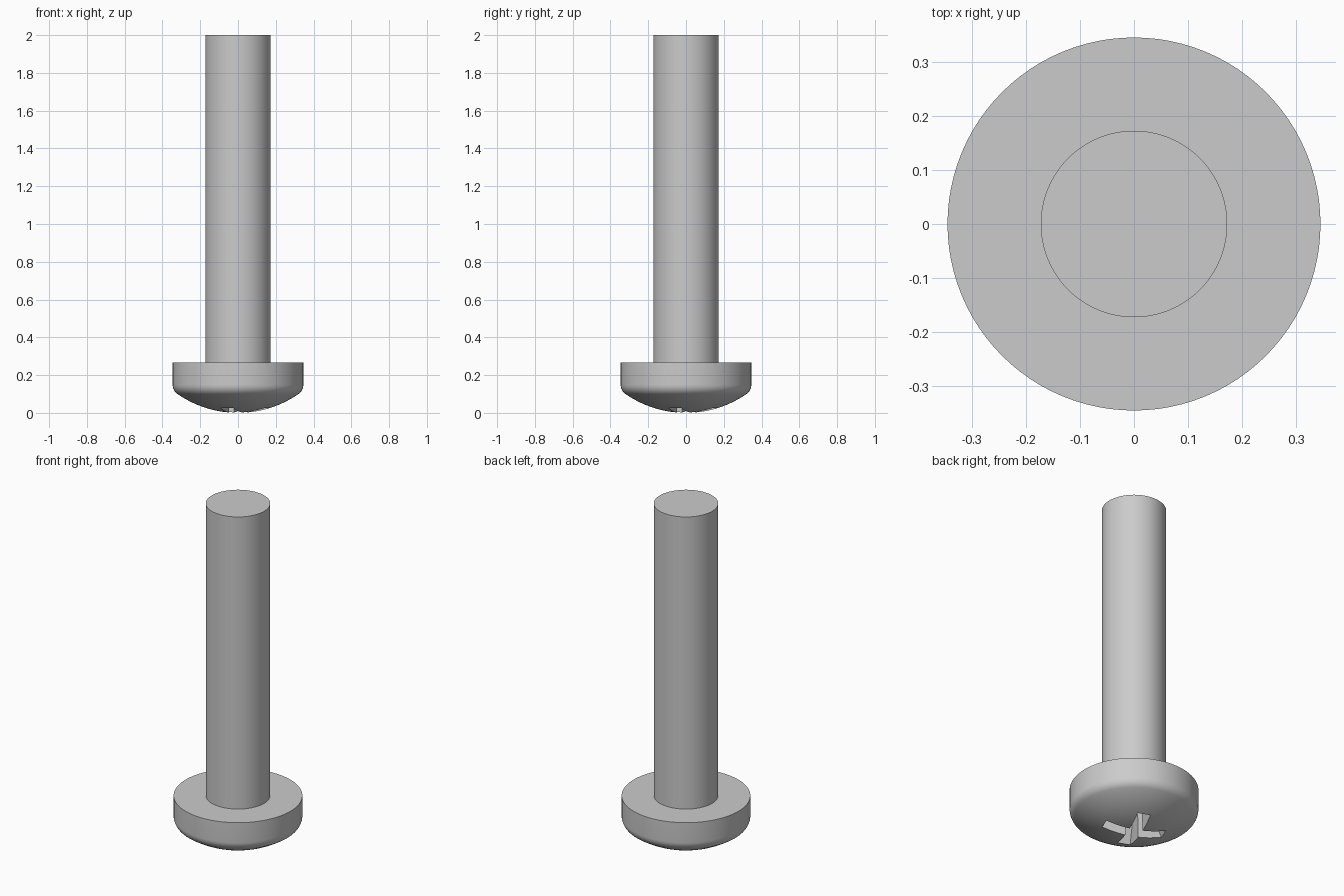
import bpy, bmesh
from math import sin, cos, atan2, pi, radians, sqrt
from mathutils import Matrix

cube = bpy.data.objects.get("Cube")
if cube:
    bpy.data.objects.remove(cube)

HEAD_R, HEAD_H = 0.346, 0.268
SHAFT_R, TOP = 0.173, 2.0
DOME_R, FILLET = 0.563, 0.06
SEGMENTS = 96

steel = bpy.data.materials.new("steel_grey")
steel.use_nodes = True
grey = (0.6, 0.6, 0.6, 1)
steel.diffuse_color = grey
steel.node_tree.nodes["Principled BSDF"].inputs["Base Color"].default_value = grey


def add_object(name, bm):
    bmesh.ops.recalc_face_normals(bm, faces=bm.faces[:])
    mesh = bpy.data.meshes.new(name)
    bm.to_mesh(mesh)
    bm.free()
    mesh.materials.append(steel)
    obj = bpy.data.objects.new(name, mesh)
    bpy.context.collection.objects.link(obj)
    return obj


def lathe(name, profile):
    bm = bmesh.new()
    verts = [bm.verts.new((r, 0, z)) for r, z in profile]
    edges = [bm.edges.new(pair) for pair in zip(verts, verts[1:])]
    bmesh.ops.spin(bm, geom=verts + edges, cent=(0, 0, 0), axis=(0, 0, 1),
                   angle=2 * pi, steps=SEGMENTS)
    bmesh.ops.remove_doubles(bm, verts=bm.verts[:], dist=1e-5)
    return add_object(name, bm)


def recess_bar(name, angle, width):
    # Tapered wing of the cross recess: side outline given thickness
    outline = [(0.19, -0.02), (0.1, 0.175), (0, 0.23), (-0.1, 0.175), (-0.19, -0.02)]
    bm = bmesh.new()
    sides = []
    for s in (-1, 1):
        ring = [bm.verts.new((x, s * width / 2 * (1 - z), z)) for x, z in outline]
        bm.faces.new(ring)
        sides.append(ring)
    a, b = sides
    for i in range(len(outline)):
        j = (i + 1) % len(outline)
        bm.faces.new((a[i], a[j], b[j], b[i]))
    bm.transform(Matrix.Rotation(angle, 4, 'Z'))
    obj = add_object(name, bm)
    obj.hide_render = True
    obj.hide_set(True)
    return obj


# Screw profile: domed underside, rounded rim, flat head, plain shaft
fx = HEAD_R - FILLET
drop = sqrt((DOME_R - FILLET) ** 2 - fx ** 2)
fz = DOME_R - drop
tangent = atan2(fx, drop)
profile = []
for i in range(15):
    a = tangent * i / 14
    profile.append((DOME_R * sin(a), DOME_R * (1 - cos(a))))
for i in range(1, 9):
    a = tangent + (pi / 2 - tangent) * i / 8
    profile.append((fx + FILLET * sin(a), fz - FILLET * cos(a)))
profile += [(HEAD_R, HEAD_H), (SHAFT_R, HEAD_H), (SHAFT_R, TOP), (0, TOP)]
screw = lathe("screw", profile)

# Cross recess cut into the dome
for k in range(2):
    cutter = recess_bar(f"recess_cutter_{k + 1}", radians(-21 + 90 * k), 0.074)
    cut = screw.modifiers.new("cross_recess", 'BOOLEAN')
    cut.operation = 'DIFFERENCE'
    cut.solver = 'EXACT'
    cut.object = cutter

bpy.ops.object.select_all(action='DESELECT')
bpy.context.view_layer.objects.active = screw
screw.select_set(True)
for name in [m.name for m in screw.modifiers]:
    bpy.ops.object.modifier_apply(modifier=name)
for obj in [o for o in bpy.data.objects if o.name.startswith("recess_cutter")]:
    bpy.data.objects.remove(obj)
bpy.ops.object.shade_smooth_by_angle(angle=radians(25))
